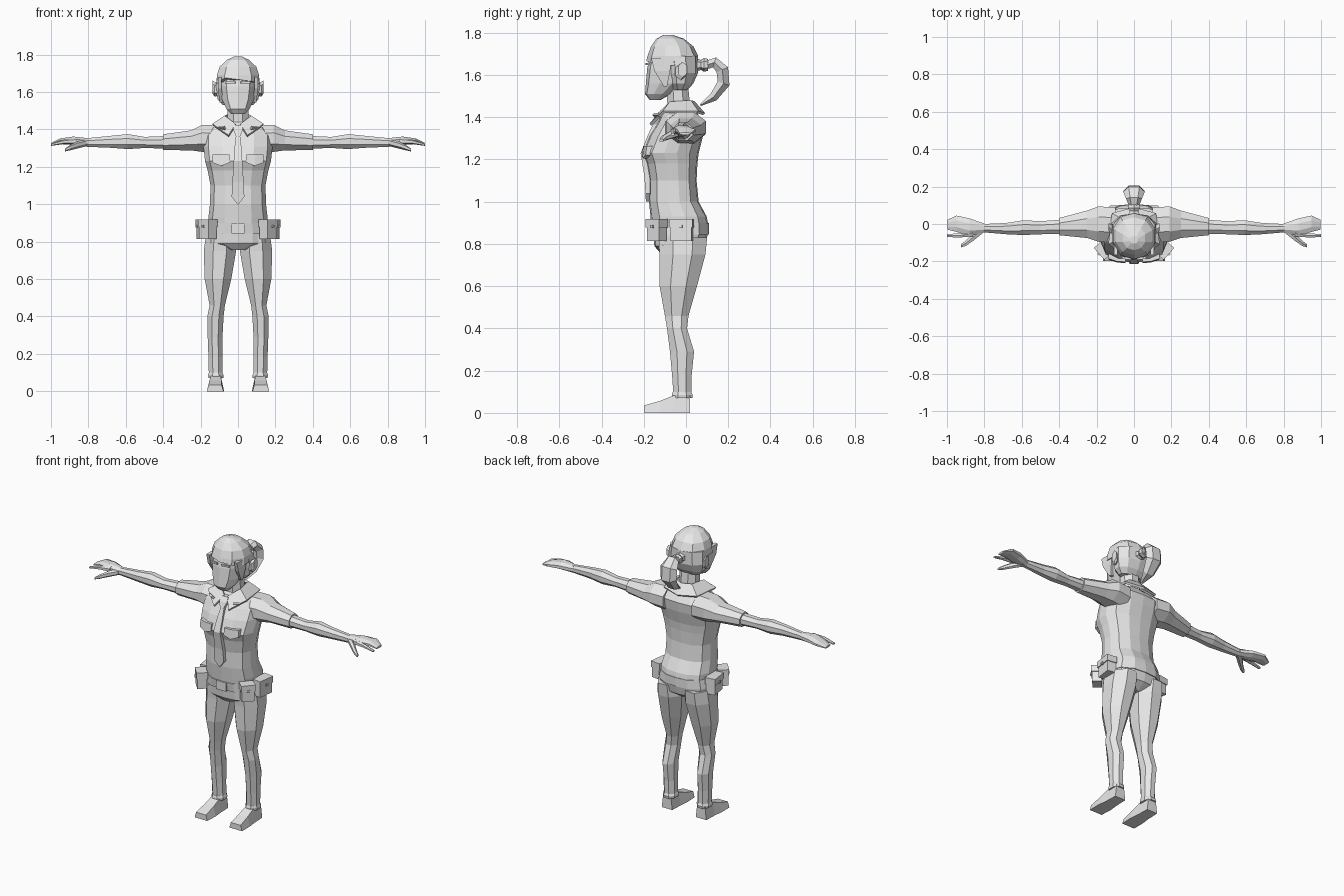
import bpy, bmesh, math
from mathutils import Matrix, Vector

grey = bpy.data.materials.new("plain grey")
grey.diffuse_color = (0.8, 0.8, 0.8, 1)


def finish(name, bm, mirror=False):
    bmesh.ops.recalc_face_normals(bm, faces=bm.faces)
    me = bpy.data.meshes.new(name)
    bm.to_mesh(me)
    bm.free()
    me.materials.append(grey)
    ob = bpy.data.objects.new(name, me)
    bpy.context.collection.objects.link(ob)
    if mirror:
        ob.modifiers.new("mirror", "MIRROR").use_axis[0] = True
    return ob


def loft(name, rings, mirror=False):
    """Skin a list of closed point rings and cap both ends."""
    bm = bmesh.new()
    vs = [[bm.verts.new(p) for p in r] for r in rings]
    n = len(vs[0])
    for a, b in zip(vs, vs[1:]):
        for i in range(n):
            j = (i + 1) % n
            bm.faces.new((a[i], a[j], b[j], b[i]))
    bm.faces.new(vs[0])
    bm.faces.new(vs[-1])
    return finish(name, bm, mirror)


def oval(u0, u1, v0, v1, n, p):
    """Superellipse filling the given 2D bounds."""
    pts = []
    for i in range(n):
        a = math.tau * (i + 0.5) / n
        c, s = math.cos(a), math.sin(a)
        k = (abs(c) ** p + abs(s) ** p) ** (-1 / p)
        pts.append((c * k, s * k))
    mu, mv = max(q[0] for q in pts), max(q[1] for q in pts)
    return [((u0 + u1) / 2 + c / mu * (u1 - u0) / 2,
             (v0 + v1) / 2 + s / mv * (v1 - v0) / 2) for c, s in pts]


def upright(name, rows, n=12, p=2.4, mirror=False):
    # rows: z, x0, x1, front y, back y
    return loft(name, [[(u, v, z) for u, v in oval(a, b, f, k, n, p)]
                       for z, a, b, f, k in rows], mirror)


def body(name, rows, n=12, p=2.4):
    # rows: z, half width, front y, back y
    return upright(name, [(z, -w, w, f, k) for z, w, f, k in rows], n, p)


def sideways(name, rows, n=8, p=2.2):
    # rows: x, y0, y1, z0, z1
    return loft(name, [[(x, u, v) for u, v in oval(a, b, c, d, n, p)]
                       for x, a, b, c, d in rows], True)


def box(name, loc, size, turn=0, tilt=0, mirror=False):
    bm = bmesh.new()
    m = (Matrix.Translation(loc) @ Matrix.Rotation(math.radians(turn), 4, 'Z')
         @ Matrix.Rotation(math.radians(tilt), 4, 'X') @ Matrix.Diagonal((*size, 1)))
    bmesh.ops.create_cube(bm, size=1, matrix=m)
    return finish(name, bm, mirror)


# Shirt and pelvis
body("shirt", [(0.90, .157, -.165, .104), (0.93, .158, -.168, .098), (1.0, .15, -.175, .06),
               (1.10, .147, -.172, .05), (1.18, .162, -.185, .054), (1.23, .176, -.205, .06),
               (1.31, .185, -.172, .08), (1.37, .185, -.135, .087), (1.41, .14, -.115, .06),
               (1.44, .07, -.09, .03)], 14, 2.7)
body("pelvis", [(.755, .05, -.12, .04), (.79, .172, -.15, .09), (.85, .17, -.155, .104),
                (.91, .153, -.155, .098)], 14, 2.5)
body("belt", [(.845, .175, -.162, .108), (.90, .163, -.17, .108)], 14, 2.5)
box("buckle", (0, -.165, .872), (.07, .016, .055))

# Legs and shoes
upright("trouser_leg", [(.83, .02, .172, -.13, .10), (.75, .01, .183, -.125, .092),
                        (.60, .036, .178, -.125, .052), (.46, .07, .152, -.10, .012),
                        (.40, .077, .164, -.09, .005), (.29, .083, .162, -.076, .038),
                        (.18, .083, .158, -.066, .027), (.09, .082, .156, -.06, .025)],
        8, 2.6, True)
upright("trouser_cuff", [(.10, .083, .156, -.062, .024), (.085, .077, .16, -.067, .032),
                         (.07, .079, .158, -.065, .03)], 8, 2.6, True)
loft("shoe", [[(a, y, 0), (b, y, 0), (b - t, y, h), (a + t, y, h)] for y, a, b, h, t in
              [(.02, .083, .157, .085, .01), (-.06, .08, .16, .082, .012),
               (-.12, .074, .167, .058, .015), (-.198, .078, .167, .035, .01)]], True)

# Arms and hands
sideways("sleeve", [(.10, -.10, .088, 1.27, 1.425), (.19, -.095, .094, 1.28, 1.425),
                    (.25, -.075, .072, 1.288, 1.395), (.40, -.06, .032, 1.29, 1.374)])
sideways("arm", [(.37, -.052, .024, 1.297, 1.366), (.50, -.055, .015, 1.301, 1.36),
                 (.59, -.059, .02, 1.295, 1.375), (.68, -.055, .006, 1.302, 1.366),
                 (.80, -.045, .0, 1.307, 1.354), (.83, -.046, .005, 1.309, 1.354)])
sideways("hand", [(.80, -.045, .002, 1.308, 1.353), (.88, -.062, .03, 1.317, 1.362),
                  (.95, -.042, .045, 1.322, 1.352), (.998, -.03, .022, 1.316, 1.328)], 8, 2.5)
sideways("index_finger", [(.86, -.066, -.035, 1.32, 1.355), (.93, -.072, -.05, 1.322, 1.346),
                          (1.0, -.07, -.054, 1.312, 1.325)], 6)
sideways("thumb", [(.81, -.05, -.01, 1.31, 1.348), (.86, -.09, -.05, 1.298, 1.336),
                   (.90, -.118, -.09, 1.288, 1.316), (.925, -.125, -.108, 1.282, 1.298)], 6)

# Collar, tie and pocket flaps
top = [(.012, -.118, 1.425), (.068, -.075, 1.468), (.055, .02, 1.475), (0, .035, 1.472)]
low = [(.05, -.168, 1.365), (.135, -.105, 1.425), (.115, .055, 1.425), (0, .085, 1.415)]
bm = bmesh.new()
tv, lv = [bm.verts.new(p) for p in top], [bm.verts.new(p) for p in low]
for i in range(3):
    bm.faces.new((tv[i], tv[i + 1], lv[i + 1], lv[i]))
collar = finish("collar", bm, True)
sol = collar.modifiers.new("thickness", "SOLIDIFY")
sol.thickness, sol.offset = .014, 0
box("collar_badge", (.088, -.138, 1.408), (.04, .02, .012), 35, -40, True)
loft("tie", [[(-w, y, z), (w, y, z), (w, y + .025, z), (-w, y + .025, z)] for z, y, w in
             [(1.375, -.152, .01), (1.31, -.183, .018), (1.23, -.215, .023), (1.12, -.197, .03),
              (1.04, -.192, .034), (1.0, -.19, .003)]])
loft("tie_knot", [[(-w, y, z), (w, y, z), (w, y + .04, z), (-w, y + .04, z)] for z, y, w in
                  [(1.425, -.13, .022), (1.40, -.15, .026), (1.365, -.165, .012)]])
loft("pocket_flap", [[(x, y, 1.285 - .02), (x, y - .006, z), (x, y + .03, z), (x, y + .03, 1.265)]
                     for x, y, z in [(.045, -.203, 1.222), (.09, -.2, 1.205),
                                     (.135, -.185, 1.222)]], True)

# Belt pouches with flaps and studs
for label, x, y, turn, w in (("front", .162, -.138, 48, .075), ("side", .186, -.02, 82, .10)):
    out = Matrix.Rotation(math.radians(turn), 3, 'Z') @ Vector((0, -1, 0))
    box(label + "_pouch", (x, y, .858), (w, .056, .088), turn, 0, True)
    box(label + "_pouch_flap", (x, y, .898), (w + .01, .066, .04), turn, 0, True)
    box(label + "_pouch_stud", (x + out.x * .034, y + out.y * .034, .882),
        (.014, .012, .014), turn, 0, True)

# Neck, head and ears
body("neck", [(1.38, .062, -.09, .035), (1.45, .058, -.088, .02), (1.55, .055, -.092, .01)], 8, 2.1)
body("head", [(1.482, .036, -.172, -.12), (1.51, .062, -.194, -.07), (1.56, .085, -.19, 0),
              (1.63, .097, -.184, .03), (1.70, .09, -.168, .03)], 10, 2.5)
sideways("ear", [(.09, -.055, -.015, 1.585, 1.635), (.125, -.05, .0, 1.575, 1.655),
                 (.136, -.035, .004, 1.59, 1.662)], 6)
box("eyebrow", (.04, -.183, 1.652), (.05, .012, .01), 8, 0, True)

# Hair: crown, back, side locks and ponytail
crown = body("hair_crown", [(1.655, .114, -.188, .056), (1.69, .113, -.182, .058),
                            (1.735, .098, -.166, .036), (1.772, .06, -.14, -.01),
                            (1.79, .02, -.105, -.065)], 10, 2.2)
for v in crown.data.vertices:          # swept fringe
    if v.co.z < 1.66:
        v.co.z += .012 - .13 * v.co.x if v.co.y < -.12 else -.01
body("hair_back", [(1.53, .08, -.065, .008), (1.56, .108, -.085, .035), (1.61, .12, -.10, .057),
                   (1.69, .112, -.12, .057)], 10, 2.4)
loft("side_lock", [[(x - .02, a, z), (x, a, z), (x, b, z), (x - .02, b, z)] for z, x, a, b in
                   [(1.68, .108, -.165, -.07), (1.62, .108, -.15, -.075),
                    (1.545, .098, -.105, -.09)]], True)
path = [(.10, 1.648, .024, .028), (.135, 1.66, .028, .042), (.172, 1.625, .034, .058),
        (.178, 1.56, .034, .056), (.13, 1.495, .024, .04), (.068, 1.457, .005, .01)]
rings = []
for i, (y, z, r, w) in enumerate(path):
    a, b = path[max(i - 1, 0)], path[min(i + 1, len(path) - 1)]
    d = Vector((b[0] - a[0], b[1] - a[1])).normalized()
    rings.append([(w * math.cos(t * math.tau / 6), y - d.y * r * math.sin(t * math.tau / 6),
                   z + d.x * r * math.sin(t * math.tau / 6)) for t in range(6)])
loft("ponytail", rings)
loft("hair_tie", [[(u, y, v) for u, v in oval(-w, w, 1.648 - w, 1.648 + w, 6, 2)]
                  for y, w in [(.045, .032), (.07, .024), (.085, .032), (.105, .028)]])
